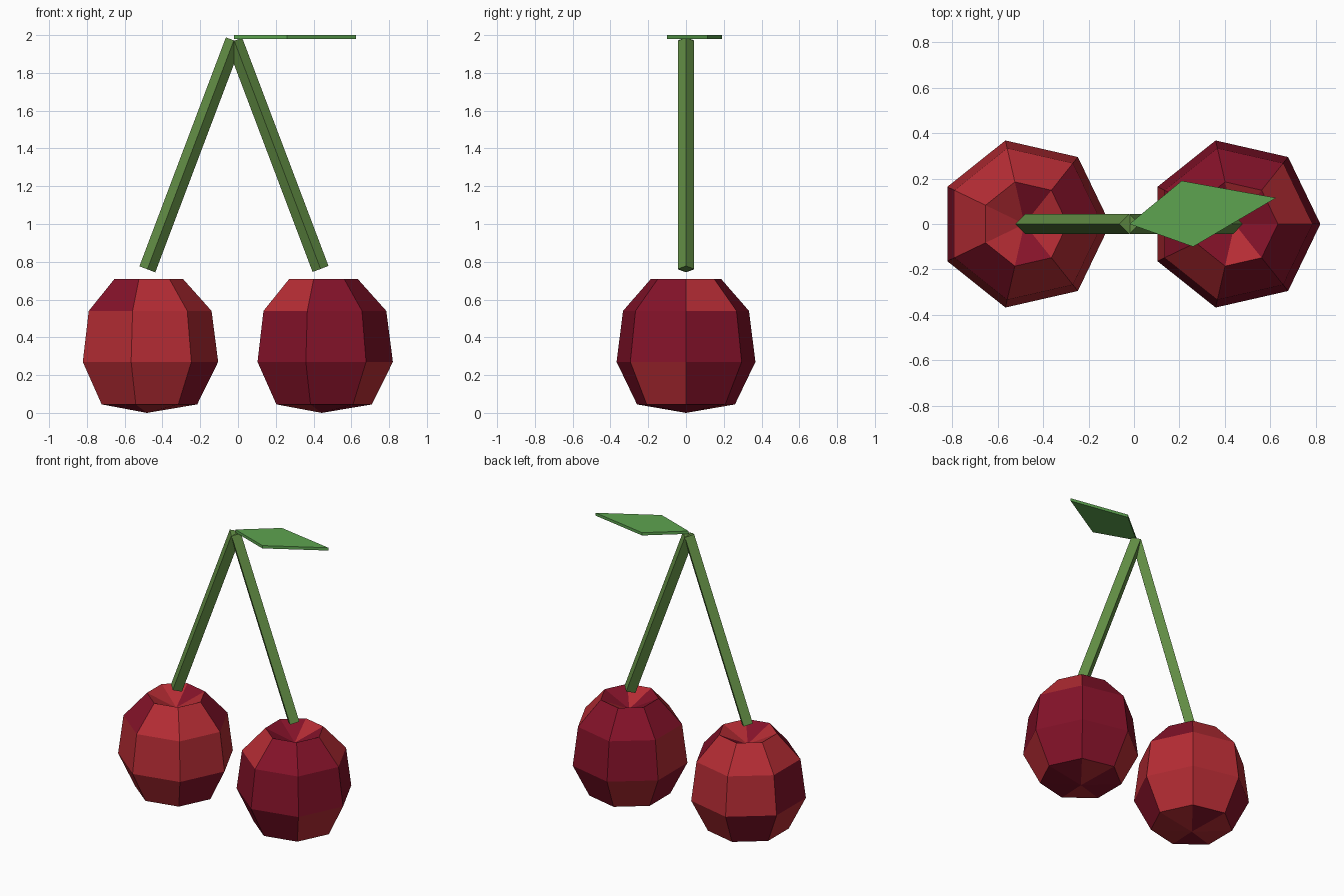
import bpy, bmesh, math
from mathutils import Vector

cube = bpy.data.objects.get("Cube")
if cube:
    bpy.data.objects.remove(cube, do_unlink=True)


def material(name, rgb):
    mat = bpy.data.materials.new(name)
    mat.use_nodes = True
    mat.diffuse_color = (*rgb, 1)
    mat.node_tree.nodes["Principled BSDF"].inputs["Base Color"].default_value = (*rgb, 1)
    return mat


bright_red = material("bright red", (0.46, 0.025, 0.034))
dark_crimson = material("dark crimson", (0.23, 0.006, 0.022))
stem_green = material("stem green", (0.125, 0.275, 0.06))
leaf_green = material("leaf green", (0.11, 0.37, 0.08))


def finish(name, bm, mats):
    bmesh.ops.recalc_face_normals(bm, faces=bm.faces[:])
    mesh = bpy.data.meshes.new(name)
    bm.to_mesh(mesh)
    bm.free()
    for mat in mats:
        mesh.materials.append(mat)
    obj = bpy.data.objects.new(name, mesh)
    bpy.context.collection.objects.link(obj)
    return obj


# Seven-sided fruit: rings of (radius, height) between two poles
SIDES = 7
RINGS = [(0.266, 0.045), (0.377, 0.27), (0.342, 0.54), (0.19, 0.71)]
BOTTOM, DIMPLE = 0.0, 0.62
# Facets that take the second colour, per band from the bottom up
PATCHES = [{1, 4}, {2, 6}, {3}, {0, 4}, {1, 5}]


def fruit(name, x, mats):
    bm = bmesh.new()
    rings = []
    for r, z in RINGS:
        angles = [math.tau * i / SIDES for i in range(SIDES)]
        rings.append([bm.verts.new((x + r * math.cos(a), r * math.sin(a), z)) for a in angles])
    low = bm.verts.new((x, 0, BOTTOM))
    high = bm.verts.new((x, 0, DIMPLE))
    for i in range(SIDES):
        j = (i + 1) % SIDES
        bands = [(low, rings[0][j], rings[0][i])]
        bands += [(a[i], a[j], b[j], b[i]) for a, b in zip(rings, rings[1:])]
        bands.append((rings[-1][i], rings[-1][j], high))
        for band, corners in enumerate(bands):
            bm.faces.new(corners).material_index = int(i in PATCHES[band])
    return finish(name, bm, mats)


fruit("right_fruit", -0.482, [bright_red, dark_crimson])
fruit("left_fruit", 0.443, [dark_crimson, bright_red])


# Square stems, turned so that an edge faces the front
def stem(name, start, end):
    start, end = Vector(start), Vector(end)
    axis = end - start
    side = axis.cross(Vector((0, 1, 0))).normalized() * 0.045
    depth = Vector((0, 0.043, 0))
    bm = bmesh.new()
    ends = [[bm.verts.new(p + d) for d in (side, depth, -side, -depth)] for p in (start, end)]
    for ring in ends:
        bm.faces.new(ring)
    for i in range(4):
        j = (i + 1) % 4
        bm.faces.new((ends[0][i], ends[0][j], ends[1][j], ends[1][i]))
    return finish(name, bm, [stem_green])


stem("right_stem", (-0.48, 0, 0.76), (-0.022, 0, 1.972))
stem("left_stem", (0.437, 0, 0.762), (-0.02, 0, 1.97))

# Flat diamond leaf with a stem-coloured rim
bm = bmesh.new()
outline = [(-0.02, 0), (0.26, -0.1), (0.625, 0.115), (0.21, 0.19)]
base = bm.faces.new([bm.verts.new((x, y, 1.98)) for x, y in outline])
extruded = bmesh.ops.extrude_face_region(bm, geom=[base], use_keep_orig=True)
top = [v for v in extruded["geom"] if isinstance(v, bmesh.types.BMVert)]
bmesh.ops.translate(bm, verts=top, vec=(0, 0, 0.02))
finish("leaf", bm, [leaf_green])
